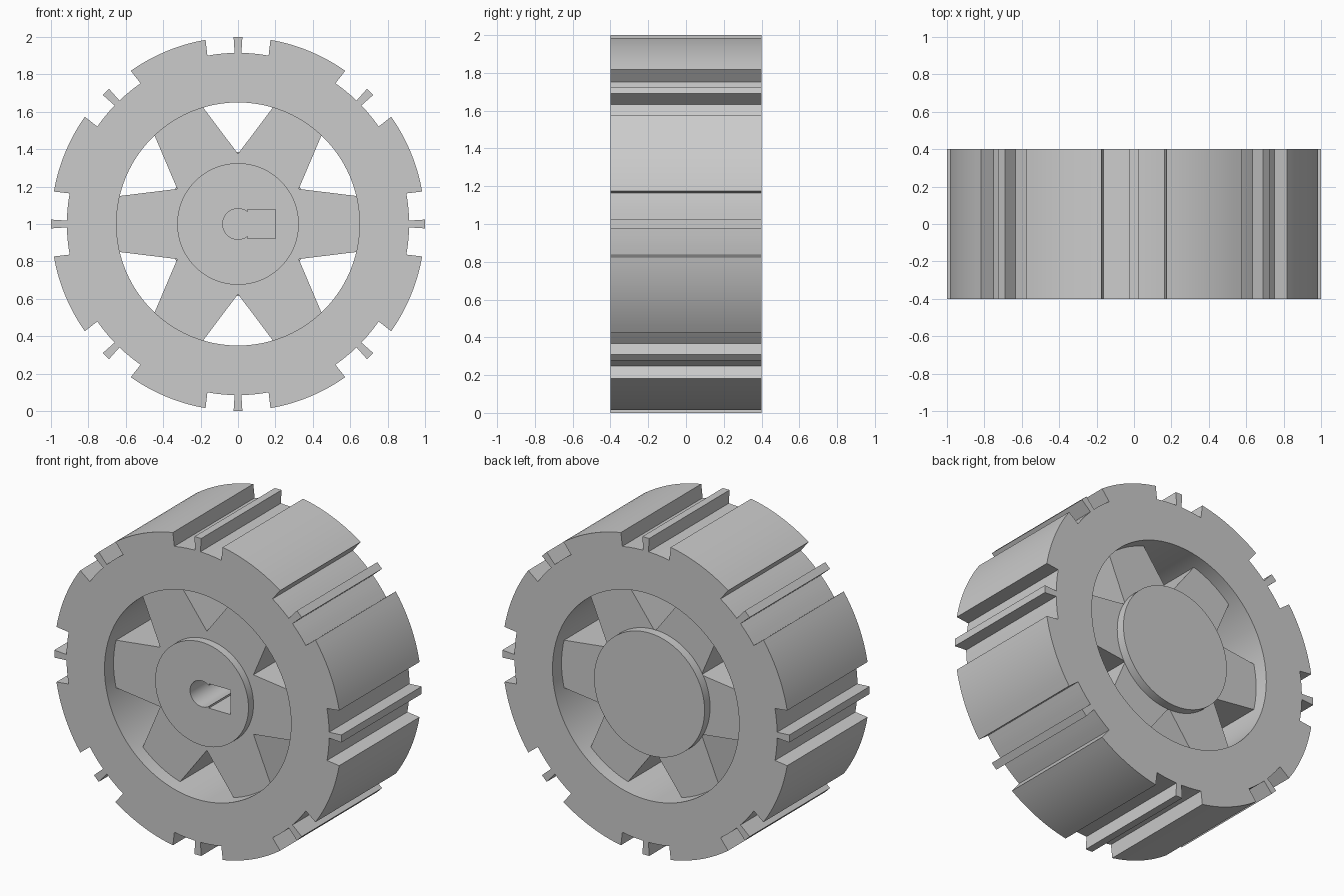
import bpy, bmesh
from math import cos, sin, radians, degrees, asin, sqrt

if "Cube" in bpy.data.objects:
    bpy.data.objects.remove(bpy.data.objects["Cube"])

grey = bpy.data.materials.new("plain grey")
grey.use_nodes = True
colour = (0.6, 0.6, 0.6, 1)
grey.diffuse_color = colour
grey.node_tree.nodes["Principled BSDF"].inputs["Base Color"].default_value = colour


def polar(r, a):
    return (r * cos(radians(a)), r * sin(radians(a)))


def arc(r, a0, a1, n):
    return [polar(r, a0 + (a1 - a0) * i / n) for i in range(n + 1)]


def circle(r, n=96):
    return arc(r, 0, 360, n)[:-1]


def slab(name, loops, front, back):
    """Fill outlines (later ones are holes) and extrude them along y."""
    bm = bmesh.new()
    for loop in loops:
        verts = [bm.verts.new((x, front, z + 1)) for x, z in loop]
        for i, v in enumerate(verts):
            bm.edges.new((verts[i - 1], v))
    bmesh.ops.triangle_fill(bm, use_beauty=True, edges=bm.edges[:], normal=(0, -1, 0))
    out = bmesh.ops.extrude_face_region(bm, geom=bm.faces[:], use_keep_orig=True)
    moved = [g for g in out["geom"] if isinstance(g, bmesh.types.BMVert)]
    bmesh.ops.translate(bm, verts=moved, vec=(0, back - front, 0))
    bmesh.ops.recalc_face_normals(bm, faces=bm.faces[:])
    mesh = bpy.data.meshes.new(name)
    bm.to_mesh(mesh)
    bm.free()
    mesh.materials.append(grey)
    obj = bpy.data.objects.new(name, mesh)
    bpy.context.collection.objects.link(obj)
    bpy.context.view_layer.objects.active = obj
    obj.select_set(True)
    bpy.ops.object.shade_smooth_by_angle(angle=radians(25))
    obj.select_set(False)


# Rim with eight wide notches, each holding a thin fin
rim = []
for a in range(0, 360, 45):
    rim += arc(0.915, a - 10.3, a - 1.15, 3)
    rim += arc(1.0, a - 1.35, a + 1.35, 1)
    rim += arc(0.915, a + 1.15, a + 10.3, 3)
    rim += arc(1.0, a + 10, a + 35, 10)
slab("rim", [rim, circle(0.65)], -0.4, 0.4)

# Keyed bore: round hole running into a rectangular slot
half, slot_start = 0.077, 0.05
bore_r = 0.082
lip = degrees(asin(sqrt(bore_r**2 - slot_start**2) / bore_r))
bore = arc(bore_r, lip, 360 - lip, 24)
bore += [(slot_start, -half), (0.2, -half), (0.2, half), (slot_start, half)]

# Six tapered spokes meeting at the hub
spokes = []
for a in range(0, 360, 60):
    spokes.append(polar(0.375, a - 30))
    spokes += arc(0.66, a - 13, a + 13, 6)
slab("spokes", [spokes, bore], -0.31, 0.31)

# Raised hub faces, the rear one closed
slab("front_hub", [circle(0.325), bore], -0.36, -0.31)
slab("rear_hub", [circle(0.385)], 0.31, 0.365)
